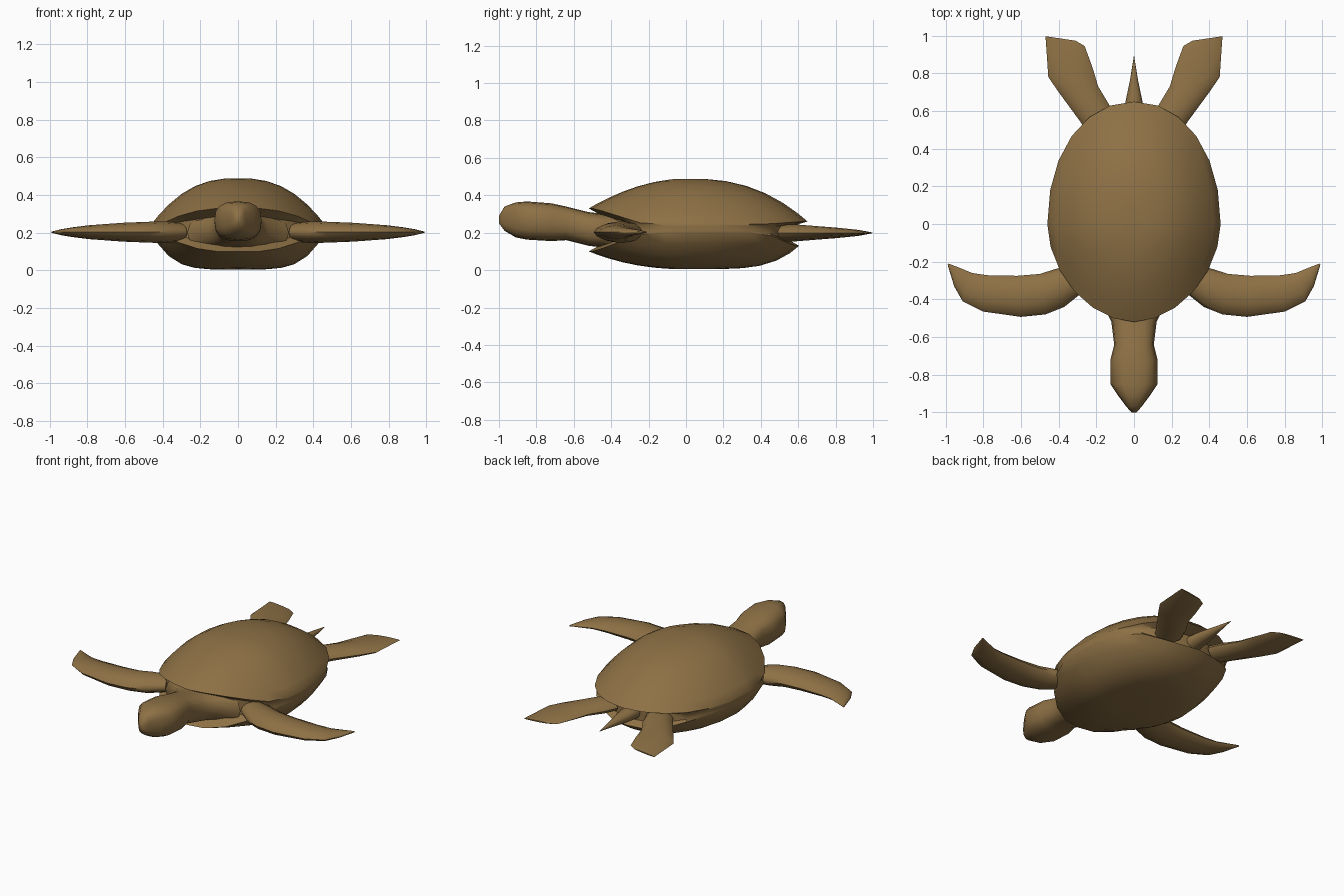
import bpy, bmesh
from math import sin, cos, pi, radians
from mathutils import Vector

cube = bpy.data.objects.get("Cube")
if cube:
    bpy.data.objects.remove(cube)

brown = bpy.data.materials.new("olive_brown")
brown.use_nodes = True
COLOUR = (0.27, 0.165, 0.06, 1)
brown.diffuse_color = COLOUR
bsdf = brown.node_tree.nodes["Principled BSDF"]
bsdf.inputs["Base Color"].default_value = COLOUR
bsdf.inputs["Roughness"].default_value = 0.8


def spow(v, e):
    return abs(v) ** e * (1 if v >= 0 else -1)


def loft(name, rings, mirror=False, angle=40):
    """Skin closed rings of equal length and close both ends with a fan."""
    bm = bmesh.new()
    loops = [[bm.verts.new(p) for p in ring] for ring in rings]
    n = len(loops[0])
    for a, b in zip(loops, loops[1:]):
        for i in range(n):
            j = (i + 1) % n
            bm.faces.new((a[i], a[j], b[j], b[i]))
    for ring in (loops[0], loops[-1]):
        tip = bm.verts.new(sum((v.co for v in ring), Vector()) / n)
        for i in range(n):
            bm.faces.new((ring[i], ring[(i + 1) % n], tip))
    bmesh.ops.recalc_face_normals(bm, faces=bm.faces)
    mesh = bpy.data.meshes.new(name)
    bm.to_mesh(mesh)
    bm.free()
    mesh.materials.append(brown)
    obj = bpy.data.objects.new(name, mesh)
    bpy.context.collection.objects.link(obj)
    bpy.ops.object.select_all(action='DESELECT')
    bpy.context.view_layer.objects.active = obj
    obj.select_set(True)
    bpy.ops.object.shade_smooth_by_angle(angle=radians(angle))
    if mirror:
        obj.modifiers.new("mirror", 'MIRROR')
    return obj


def section(a, b, low, high, sides, power):
    """Rounded ring spanning plan points a to b and heights low to high."""
    a, b = Vector((*a, 0)), Vector((*b, 0))
    mid, half = (a + b) / 2, (b - a) / 2
    ring = []
    for i in range(sides):
        t = 2 * pi * i / sides
        p = mid + half * spow(cos(t), power)
        p.z = (low + high) / 2 + (high - low) / 2 * spow(sin(t), power)
        ring.append(p)
    return ring


# Shell: domed back and belly around a rim that gapes at the front and rear
SIDES = 24


def shell_ring(s, part):
    ring = []
    for i in range(SIDES):
        t = 2 * pi * i / SIDES
        front = sin(t) < 0
        e = 2 / (1.85 if front else 2.1)
        x = 0.46 * spow(cos(t), e)
        y = (0.52 if front else 0.65) * spow(sin(t), e)
        f = min(1, max(0, (-y - 0.22) / 0.27))
        r = min(1, max(0, (y - 0.42) / 0.2))
        upper = 0.245 + 0.085 * f + 0.015 * r
        lower = 0.2 - 0.1 * f - 0.07 * r
        k = s
        if part == "back":
            p = 2.5 - 0.6 * f
            z = upper + (0.49 - upper) * (1 - s ** p)
        elif part == "belly":
            z = 0.005 + (lower - 0.005) * s ** (4.5 - 2.3 * f)
            k = s * (1 - 0.07 * r)
        else:
            # recessed skin between the two rims
            k = 1 - 0.16 * f - 0.14 * r
            z = upper + (lower - upper) * (0.2 if part == "recess_top" else 0.8)
        ring.append((x * k, y * k, z))
    return ring


STEPS = (0.15, 0.33, 0.5, 0.65, 0.8, 0.92, 1)
loft("shell",
     [shell_ring(s, "back") for s in STEPS]
     + [shell_ring(1, "recess_top"), shell_ring(1, "recess_low")]
     + [shell_ring(s, "belly") for s in reversed(STEPS)])

# Head and neck: y, half width, bottom, top
HEAD = [(-0.36, 0.27, 0.10, 0.30), (-0.44, 0.16, 0.12, 0.30),
        (-0.52, 0.12, 0.13, 0.31), (-0.64, 0.105, 0.16, 0.34),
        (-0.72, 0.125, 0.155, 0.357), (-0.85, 0.125, 0.163, 0.367),
        (-0.91, 0.085, 0.175, 0.362), (-0.97, 0.04, 0.21, 0.34),
        (-1.0, 0.014, 0.25, 0.29)]
loft("head_and_neck",
     [section((-w, y), (w, y), lo, hi, 16, 0.75) for y, w, lo, hi in HEAD], angle=60)

# Front flippers: leading point, trailing point, half thickness
FRONT = [((0.27, -0.36), (0.34, -0.22), 0.05), ((0.37, -0.44), (0.42, -0.24), 0.058),
         ((0.47, -0.48), (0.5, -0.265), 0.055), ((0.6, -0.493), (0.62, -0.275), 0.05),
         ((0.8, -0.465), (0.78, -0.272), 0.037), ((0.91, -0.41), (0.86, -0.26), 0.025),
         ((0.955, -0.33), (0.92, -0.235), 0.016), ((0.99, -0.215), (0.985, -0.21), 0.004)]
loft("front_flippers",
     [section(a, b, 0.203 - h, 0.203 + h, 12, 1.15) for a, b, h in FRONT], mirror=True, angle=60)

# Rear flippers: outer point, inner point, half thickness
REAR = [((0.25, 0.49), (0.1, 0.56), 0.045), ((0.29, 0.55), (0.13, 0.63), 0.045),
        ((0.4, 0.7), (0.19, 0.73), 0.035), ((0.455, 0.78), (0.22, 0.83), 0.028),
        ((0.463, 0.9), (0.262, 0.945), 0.016), ((0.47, 0.997), (0.31, 0.973), 0.004)]
loft("rear_flippers",
     [section(a, b, 0.199 - h, 0.199 + h, 12, 1.15) for a, b, h in REAR], mirror=True, angle=60)

# Tail
TAIL = [(0.5, 0.06, 0.05), (0.65, 0.045, 0.035), (0.76, 0.022, 0.02), (0.89, 0.001, 0.001)]
loft("tail",
     [section((-w, y), (w, y), 0.2 - h, 0.2 + h, 10, 1) for y, w, h in TAIL], angle=60)
